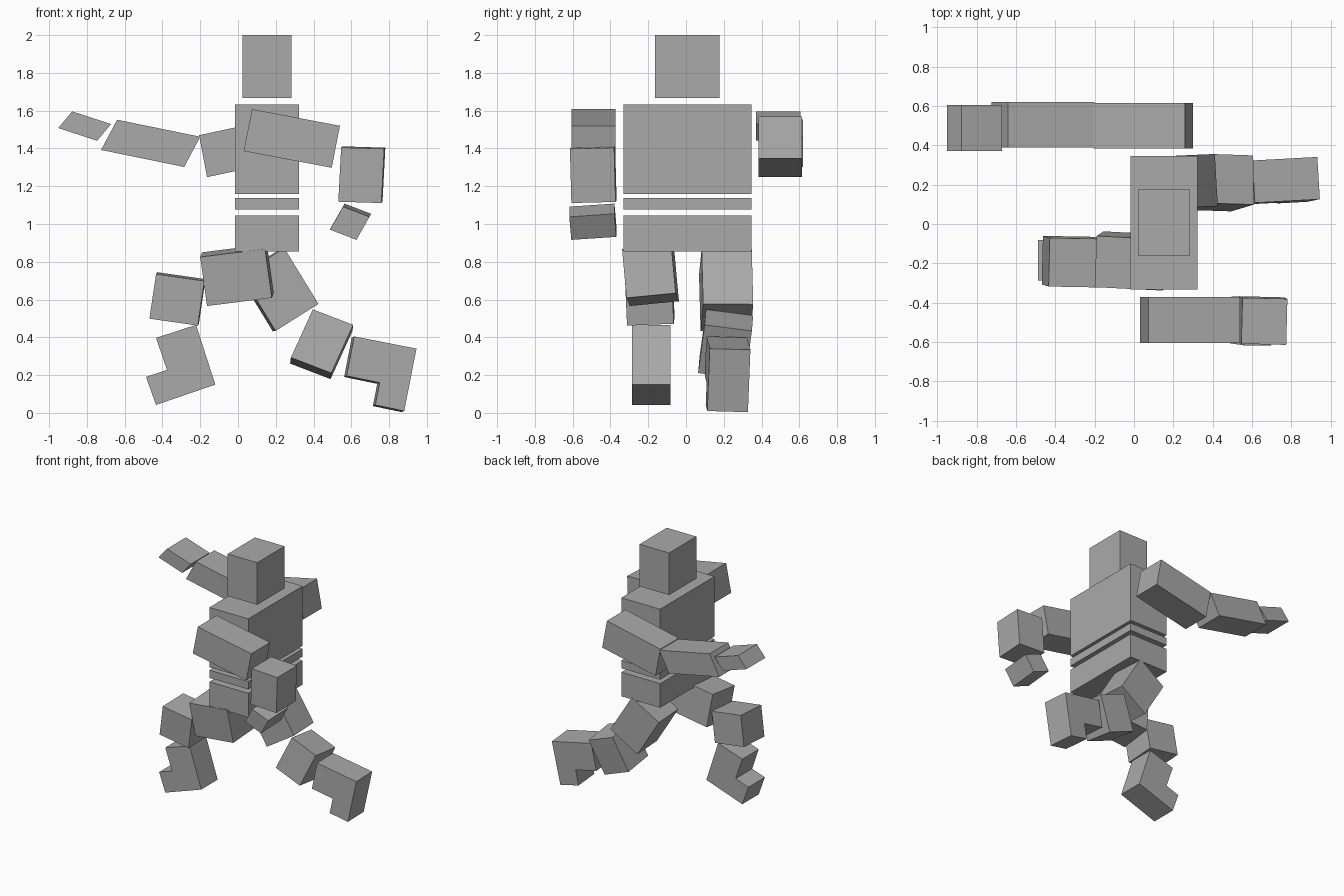
import bpy
import bmesh

cube = bpy.data.objects.get("Cube")
if cube:
    bpy.data.objects.remove(cube, do_unlink=True)

grey = bpy.data.materials.new("plain_grey")
grey.use_nodes = True
color = (0.4, 0.4, 0.4, 1)
grey.diffuse_color = color
grey.node_tree.nodes["Principled BSDF"].inputs["Base Color"].default_value = color


def prism(name, profile, y0, y1, dx=0, dz=0):
    """Extrude an x-z profile from y0 to y1; dx and dz tilt the whole block."""
    depth = y1 - y0
    xc = sum(p[0] for p in profile) / len(profile)
    zc = sum(p[1] for p in profile) / len(profile)
    bm = bmesh.new()
    front = []
    for x, z in profile:
        lean = -(dx * (x - xc) + dz * (z - zc)) / depth
        front.append(bm.verts.new((x, y0 + lean, z)))
    face = bm.faces.new(front)
    back = bmesh.ops.extrude_face_region(bm, geom=[face])["geom"]
    bmesh.ops.translate(bm, vec=(dx, depth, dz),
                        verts=[v for v in back if isinstance(v, bmesh.types.BMVert)])
    if not face.is_valid or face not in bm.faces[:]:
        bm.faces.new(front)
    bmesh.ops.recalc_face_normals(bm, faces=bm.faces[:])
    mesh = bpy.data.meshes.new(name)
    bm.to_mesh(mesh)
    bm.free()
    mesh.materials.append(grey)
    obj = bpy.data.objects.new(name, mesh)
    bpy.context.collection.objects.link(obj)
    return obj


def block(name, corner, along, across, y0, y1, dx=0, dz=0):
    """Limb block from its top corner and two neighbouring corners."""
    far = (along[0] + across[0] - corner[0], along[1] + across[1] - corner[1])
    return prism(name, [corner, along, far, across], y0, y1, dx, dz)


# Head and body slabs
block("head", (0.024, 2.0), (0.282, 2.0), (0.024, 1.668), -0.163, 0.177)
for name, low, high in (("chest", 1.16, 1.632), ("waist", 1.076, 1.137), ("hips", 0.855, 1.045)):
    block(name, (-0.017, high), (0.322, high), (-0.017, low), -0.332, 0.346)

# Near arm, bent downward
block("near_upper_arm", (0.074, 1.608), (0.54, 1.52), (0.03, 1.386), -0.606, -0.372)
block("near_forearm", (0.546, 1.405), (0.774, 1.398), (0.531, 1.118), -0.608, -0.374, 0.006, 0.006)
block("near_hand", (0.556, 1.092), (0.696, 1.038), (0.487, 0.97), -0.612, -0.374, 0.008, 0.016)

# Far arm, stretched out
block("far_upper_arm", (-0.206, 1.47), (0.259, 1.57), (-0.164, 1.248), 0.385, 0.615)
block("far_forearm", (-0.64, 1.552), (-0.2, 1.462), (-0.725, 1.392), 0.388, 0.62)
block("far_hand", (-0.878, 1.596), (-0.672, 1.529), (-0.952, 1.508), 0.37, 0.605)

# Near leg, knee raised
block("near_thigh", (-0.2, 0.825), (0.143, 0.868), (-0.164, 0.566), -0.318, -0.058, 0.01, 0.025)
block("near_shin", (-0.434, 0.735), (-0.178, 0.698), (-0.469, 0.499), -0.315, -0.068, 0.006, 0.01)
prism("near_foot", [(-0.434, 0.397), (-0.222, 0.466), (-0.12, 0.15), (-0.434, 0.042),
                    (-0.487, 0.19), (-0.376, 0.228)], -0.287, -0.082)

# Far leg, pushed back
block("far_thigh", (0.245, 0.873), (0.426, 0.577), (0.018, 0.73), 0.08, 0.345, -0.015, -0.002)
block("far_shin", (0.396, 0.548), (0.61, 0.466), (0.28, 0.293), 0.085, 0.335, -0.004, -0.032)
prism("far_foot", [(0.615, 0.405), (0.945, 0.34), (0.88, 0.01), (0.727, 0.042),
                   (0.75, 0.16), (0.575, 0.196)], 0.11, 0.325, -0.013, -0.006)
